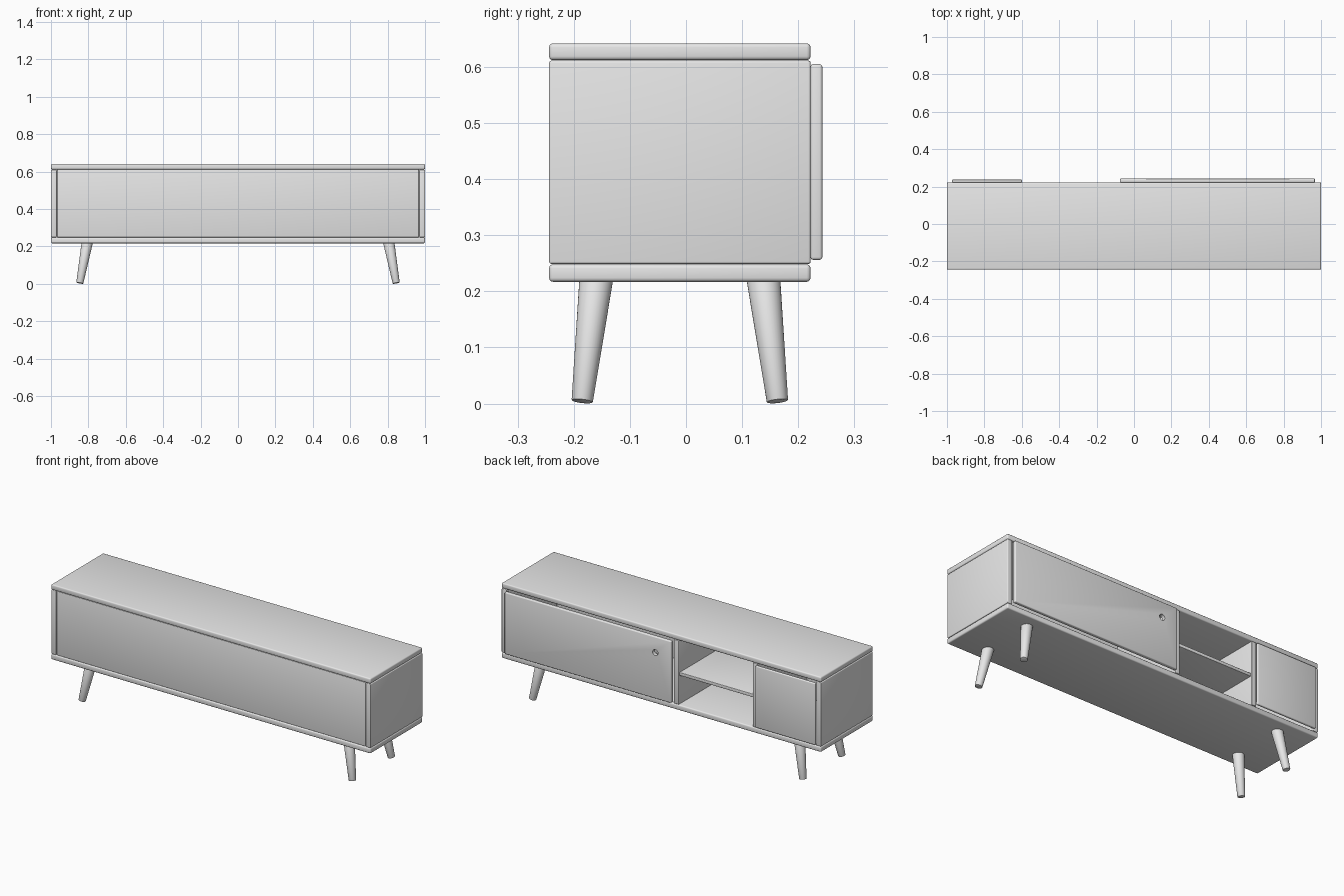
import bpy, math
from mathutils import Vector

if "Cube" in bpy.data.objects:
    bpy.data.objects.remove(bpy.data.objects["Cube"])

grey = bpy.data.materials.new("light grey")
grey.diffuse_color = (0.8, 0.8, 0.8, 1)
grey.use_nodes = True
grey.node_tree.nodes["Principled BSDF"].inputs["Base Color"].default_value = grey.diffuse_color


def finish(obj, name):
    obj.name = name
    obj.data.materials.clear()
    obj.data.materials.append(grey)
    bpy.ops.object.shade_smooth_by_angle(angle=math.radians(35))


def board(name, x, y, z, bevel=0.005):
    """Rounded board given its (min, max) extent on each axis."""
    bpy.ops.mesh.primitive_cube_add(size=1)
    obj = bpy.context.object
    obj.scale = [b - a for a, b in (x, y, z)]
    obj.location = [(a + b) / 2 for a, b in (x, y, z)]
    bpy.ops.object.transform_apply(location=True, scale=True)
    if bevel:
        mod = obj.modifiers.new("Rounded edges", 'BEVEL')
        mod.width, mod.segments = bevel, 3
        bpy.ops.object.modifier_apply(modifier=mod.name)
    finish(obj, name)
    return obj


Y0, Y1 = -0.244, 0.222          # cabinet depth
INNER = (0.249, 0.611)          # height between the boards

# Cabinet shell
board("top_board", (-1, 1), (Y0, Y1), (0.612, 0.642), 0.007)
board("bottom_board", (-1, 1), (Y0, Y1), (0.217, 0.248), 0.007)
for side, s in (("left", -1), ("right", 1)):
    x = sorted((s * 0.969, s * 1.0))
    board(side + "_side_panel", x, (Y0, Y1), INNER, 0.004)
board("back_panel", (-0.967, 0.967), (Y0 + 0.004, Y0 + 0.02), INNER, 0.002)

# Open compartment: two dividers and a shelf
board("wide_divider", (-0.11, -0.08), (Y0 + 0.02, Y1), INNER, 0.003)
board("narrow_divider", (-0.602, -0.572), (Y0 + 0.02, Y1), INNER, 0.003)
board("shelf", (-0.572, -0.11), (Y0 + 0.02, Y1 - 0.006), (0.412, 0.43), 0.002)

# Doors
board("small_door", (-0.973, -0.599), (Y1, 0.237), (0.256, 0.605))
door = board("large_door", (-0.075, 0.967), (Y1, 0.243), (0.256, 0.605))

# Finger hole in the large door
bpy.ops.mesh.primitive_cylinder_add(vertices=32, radius=0.017, depth=0.1,
                                    location=(0.022, 0.233, 0.517),
                                    rotation=(math.pi / 2, 0, 0))
cutter = bpy.context.object
cutter.name = "finger_hole_cutter"
cutter.hide_render = True
bpy.ops.object.select_all(action='DESELECT')
door.select_set(True)
bpy.context.view_layer.objects.active = door
mod = door.modifiers.new("Finger hole", 'BOOLEAN')
mod.operation, mod.object, mod.solver = 'DIFFERENCE', cutter, 'EXACT'
bpy.ops.object.modifier_apply(modifier=mod.name)
bpy.data.objects.remove(cutter)
finish(door, "large_door")

# Splayed tapered legs
YC = (Y0 + Y1) / 2
for xs, xname in ((-1, "left"), (1, "right")):
    for ys, yname in ((-1, "front"), (1, "back")):
        top = Vector((xs * 0.806, YC + ys * 0.149, 0.222))
        foot = Vector((xs * 0.846, YC + ys * 0.174, 0.004))
        axis = top - foot
        bpy.ops.mesh.primitive_cone_add(vertices=32, radius1=0.019, radius2=0.030,
                                        depth=axis.length, location=(top + foot) / 2)
        leg = bpy.context.object
        leg.rotation_euler = axis.to_track_quat('Z', 'Y').to_euler()
        mod = leg.modifiers.new("Rounded foot", 'BEVEL')
        mod.width, mod.segments = 0.0015, 2
        bpy.ops.object.modifier_apply(modifier=mod.name)
        finish(leg, f"{yname}_{xname}_leg")
